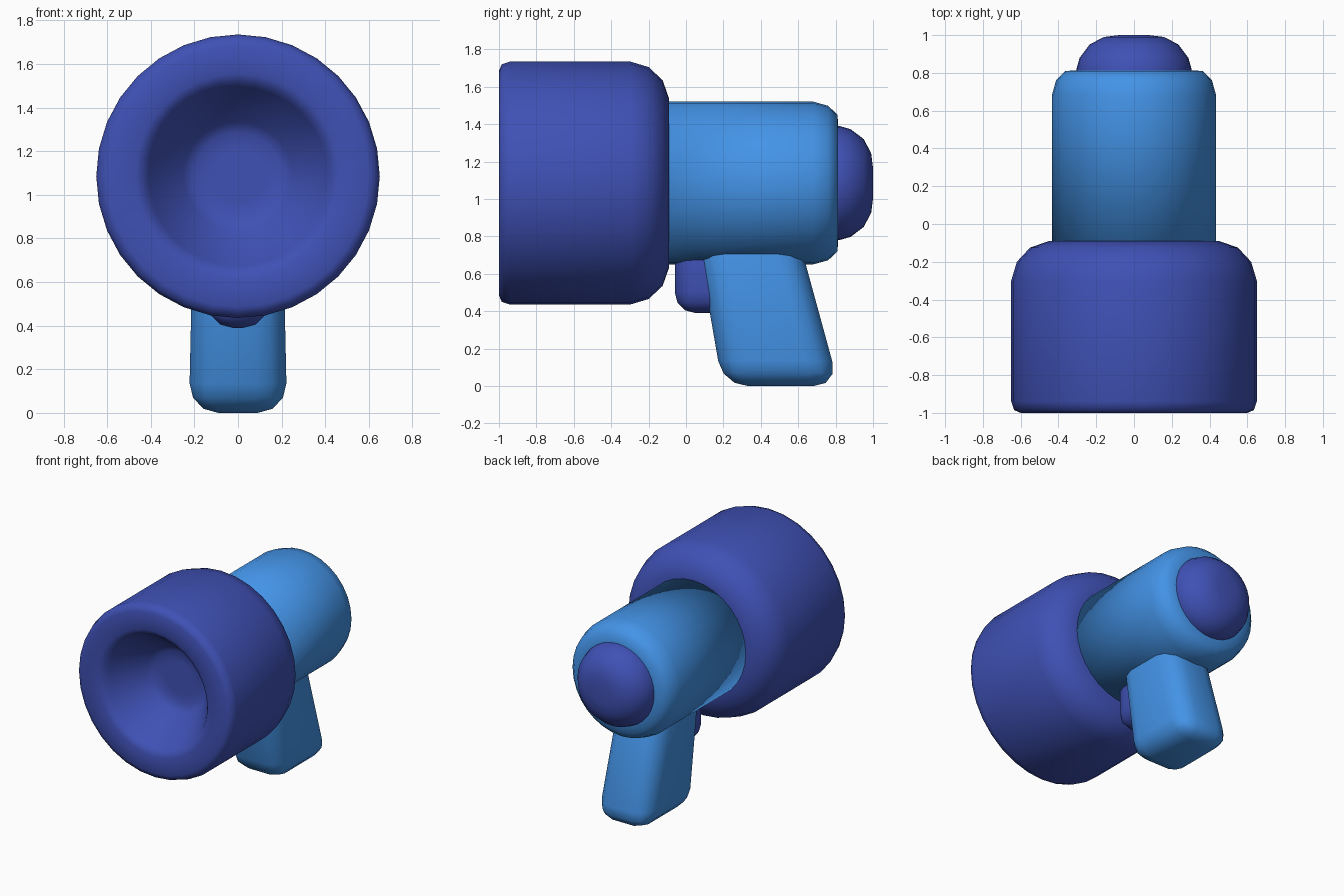
import bpy, bmesh, math

if "Cube" in bpy.data.objects:
    bpy.data.objects.remove(bpy.data.objects["Cube"])

AXIS_Z = 1.085   # height of the barrel axis
SIDES = 32


def material(name, rgb):
    lin = [(c / 255 / 12.92) if c < 11 else ((c / 255 + 0.055) / 1.055) ** 2.4 for c in rgb]
    m = bpy.data.materials.new(name)
    m.diffuse_color = (*lin, 1)
    m.use_nodes = True
    m.node_tree.nodes["Principled BSDF"].inputs["Base Color"].default_value = m.diffuse_color
    return m


indigo = material("indigo", (63, 81, 181))
sky = material("sky blue", (68, 148, 232))


def finish(name, bm, mat):
    bmesh.ops.recalc_face_normals(bm, faces=bm.faces)
    for f in bm.faces:
        f.smooth = True
    me = bpy.data.meshes.new(name)
    bm.to_mesh(me)
    bm.free()
    me.materials.append(mat)
    ob = bpy.data.objects.new(name, me)
    bpy.context.collection.objects.link(ob)
    return ob


def lathe(name, profile, mat):
    """Closed solid turned around the y axis; profile is (y, radius), ends capped."""
    bm = bmesh.new()
    rings = []
    for y, r in profile:
        rings.append([bm.verts.new((r * math.cos(2 * math.pi * i / SIDES), y,
                                    AXIS_Z + r * math.sin(2 * math.pi * i / SIDES)))
                      for i in range(SIDES)])
    for a, b in zip(rings, rings[1:]):
        for i in range(SIDES):
            j = (i + 1) % SIDES
            bm.faces.new((a[i], a[j], b[j], b[i]))
    bm.faces.new(rings[0])
    bm.faces.new(rings[-1])
    return finish(name, bm, mat)


def rounded_block(name, low, high, bevel, mat):
    """Sheared, bevelled box; low and high are (z, half width, y front, y back)."""
    bm = bmesh.new()
    loops = [[bm.verts.new(p) for p in ((-w, f, z), (w, f, z), (w, b, z), (-w, b, z))]
             for z, w, f, b in (low, high)]
    for loop in loops:
        bm.faces.new(loop)
    for i in range(4):
        j = (i + 1) % 4
        bm.faces.new((loops[0][i], loops[0][j], loops[1][j], loops[1][i]))
    bmesh.ops.recalc_face_normals(bm, faces=bm.faces)
    bmesh.ops.bevel(bm, geom=bm.edges[:], offset=bevel, segments=3, profile=0.5,
                    affect='EDGES')
    return finish(name, bm, mat)


# Large hollow nozzle: from the recessed floor, out over the rim, to the back
lathe("nozzle", [(-0.69, 0.12), (-0.69, 0.20), (-0.72, 0.25), (-0.95, 0.41), (-0.985, 0.435),
                 (-1.0, 0.47), (-1.0, 0.60), (-0.985, 0.635), (-0.94, 0.65), (-0.30, 0.65),
                 (-0.20, 0.62), (-0.125, 0.55), (-0.09, 0.45), (-0.09, 0.30)], indigo)

# Main barrel
lathe("barrel", [(-0.15, 0.435), (0.68, 0.435), (0.76, 0.413), (0.81, 0.365),
                 (0.815, 0.28)], sky)

# Rounded cap at the back
lathe("rear_cap", [(0.76, 0.305), (0.82, 0.305), (0.88, 0.288), (0.95, 0.235),
                   (0.99, 0.16), (1.0, 0.08)], indigo)

# Slanted grip and trigger
rounded_block("grip", (0.0, 0.225, 0.195, 0.818), (0.9, 0.205, 0.04, 0.572), 0.135, sky)
rounded_block("trigger", (0.39, 0.135, -0.06, 0.40), (0.85, 0.135, -0.06, 0.40), 0.11, indigo)
